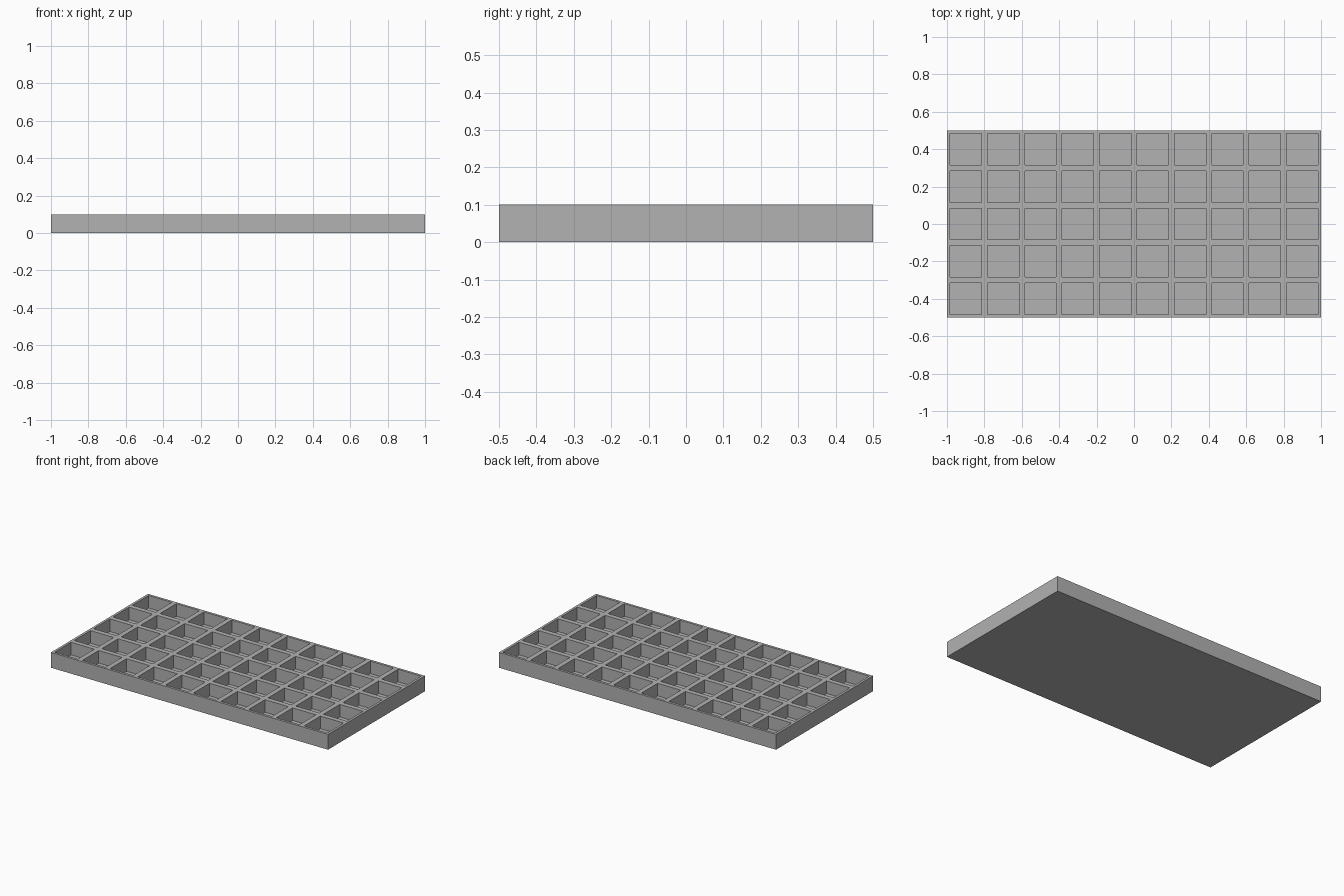
import bpy
import bmesh
from mathutils import Matrix

if "Cube" in bpy.data.objects:
    bpy.data.objects.remove(bpy.data.objects["Cube"], do_unlink=True)

COLS, ROWS = 10, 5
HEIGHT, FLOOR, RIM = 0.1, 0.018, 0.016

# Plain grey material
grey = bpy.data.materials.new("plain_grey")
grey.use_nodes = True
colour = (0.445, 0.445, 0.445, 1)
grey.diffuse_color = colour
grey.node_tree.nodes["Principled BSDF"].inputs["Base Color"].default_value = colour

bm = bmesh.new()

# Top sheet, one square per compartment
bmesh.ops.create_grid(bm, x_segments=COLS, y_segments=ROWS, size=1,
                      matrix=Matrix.Translation((0, 0, HEIGHT)) @ Matrix.Diagonal((1, 0.5, 1, 1)))
cells = list(bm.faces)

# Outer walls and closed underside
border = [e for e in bm.edges if e.is_boundary]
skirt = bmesh.ops.extrude_edge_only(bm, edges=border)["geom"]
for v in skirt:
    if isinstance(v, bmesh.types.BMVert):
        v.co.z = 0
bmesh.ops.contextual_create(bm, geom=[e for e in skirt if isinstance(e, bmesh.types.BMEdge) and e.is_boundary
                                      and all(v.co.z == 0 for v in e.verts)])

# Sunken compartments with dividers left between them
bmesh.ops.inset_individual(bm, faces=cells, thickness=RIM, use_even_offset=True)
floors = bmesh.ops.extrude_discrete_faces(bm, faces=cells)["faces"]
for face in floors:
    for v in face.verts:
        v.co.z = FLOOR

bmesh.ops.recalc_face_normals(bm, faces=bm.faces)
mesh = bpy.data.meshes.new("compartment_tray")
bm.to_mesh(mesh)
bm.free()
mesh.materials.append(grey)
tray = bpy.data.objects.new("compartment_tray", mesh)
bpy.context.collection.objects.link(tray)
